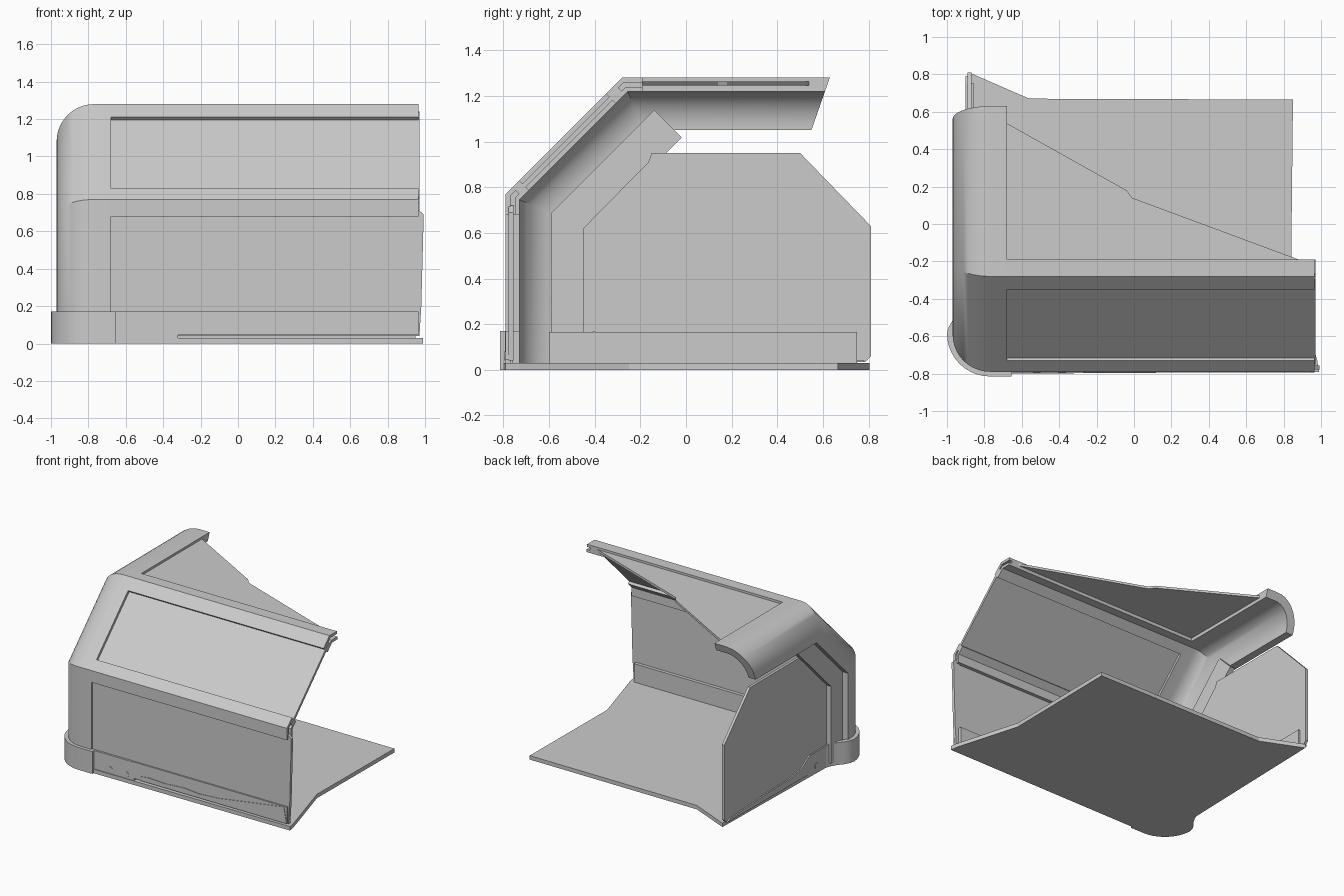
import bpy
import bmesh
from math import cos, sin, pi, radians
from mathutils import Vector

if "Cube" in bpy.data.objects:
    bpy.data.objects.remove(bpy.data.objects["Cube"], do_unlink=True)

grey = bpy.data.materials.new("plain_grey")
grey.use_nodes = True
grey.diffuse_color = (0.6, 0.6, 0.6, 1)
grey.node_tree.nodes["Principled BSDF"].inputs["Base Color"].default_value = (0.6, 0.6, 0.6, 1)


def finish(name, bm, smooth=False):
    bmesh.ops.recalc_face_normals(bm, faces=bm.faces)
    mesh = bpy.data.meshes.new(name)
    bm.to_mesh(mesh)
    bm.free()
    mesh.materials.append(grey)
    obj = bpy.data.objects.new(name, mesh)
    bpy.context.scene.collection.objects.link(obj)
    if smooth:
        bpy.ops.object.select_all(action='DESELECT')
        obj.select_set(True)
        bpy.context.view_layer.objects.active = obj
        bpy.ops.object.shade_smooth_by_angle(angle=radians(30))
    return obj


def loft(name, rings, smooth=False):
    """Solid through a row of matching closed rings."""
    bm = bmesh.new()
    rows = [[bm.verts.new(p) for p in ring] for ring in rings]
    n = len(rows[0])
    for a, b in zip(rows, rows[1:]):
        for i in range(n):
            j = (i + 1) % n
            bm.faces.new((a[i], a[j], b[j], b[i]))
    bm.faces.new(rows[0])
    bm.faces.new(rows[-1])
    return finish(name, bm, smooth)


def prism(name, points, offset, smooth=False):
    off = Vector(offset)
    return loft(name, [points, [Vector(p) + off for p in points]], smooth)


def sweep(name, path, section, slant=0.0, smooth=False):
    """Carry an (x, depth) section along a (y, z) path with mitred bends."""
    pts = [Vector(p) for p in path]
    dirs = [(b - a).normalized() for a, b in zip(pts, pts[1:])]
    norms = [Vector((d.y, -d.x)) for d in dirs]
    rings = []
    for i, p in enumerate(pts):
        a, b = norms[max(i - 1, 0)], norms[min(i, len(norms) - 1)]
        m = (a + b) / (1 + a.dot(b))
        if i == len(pts) - 1:
            m = m - slant * dirs[-1]
        rings.append([(x, p.x + m.x * d, p.y + m.y * d) for x, d in section])
    return loft(name, rings, smooth)


def box_section(x0, x1, d0, d1):
    return [(x0, d0), (x1, d0), (x1, d1), (x0, d1)]


def arc(cx, cy, rx, ry, a0, a1, n=10):
    return [(cx + rx * cos(a0 + (a1 - a0) * i / n), cy + ry * sin(a0 + (a1 - a0) * i / n))
            for i in range(n + 1)]


# Main outline of the hood: front, slope, roof
FRONT, BEND_Y, BEND_Z, TOP = -0.79, -0.28, 0.77, 1.28
outline = [(FRONT, 0.03), (FRONT, BEND_Z), (BEND_Y, TOP), (0.63, TOP)]

# Rounded corner shell wrapping from the front and roof to the side
section = [(-0.68, 0)] + arc(-0.77, 0.2, 0.2, 0.2, -pi / 2, -pi)
section += [(-0.97, 0.23), (-0.91, 0.23)]
section += arc(-0.77, 0.22, 0.14, 0.16, -pi, -pi / 2) + [(-0.68, 0.06)]
sweep("corner_shell", outline, section, slant=0.35, smooth=True)

# Flat frame beside the shell, and the side wall
sweep("side_frame", outline[:3], box_section(-0.925, -0.885, 0.2, 0.37))
side = [(-0.45, 0.03), (-0.45, 0.62), (-0.165, 0.91), (-0.15, 0.95),
        (0.5, 0.95), (0.81, 0.63), (0.81, 0.06), (0.79, 0.04)]
prism("side_wall", [(-0.89, y, z) for y, z in side], (0.02, 0, 0))

# Channel rails that run along both bends
rails = {
    "lower_rail": [(FRONT, 0.68), (FRONT, BEND_Z), (-0.73, 0.83)],
    "upper_rail": [(-0.35, 1.21), (BEND_Y, TOP), (-0.19, TOP)],
}
for name, path in rails.items():
    sweep(name + "_outer", path, box_section(-0.69, 0.965, 0, 0.02))
    sweep(name + "_web", path, box_section(-0.69, 0.94, 0.02, 0.04))
    sweep(name + "_inner", path, box_section(-0.69, 0.97, 0.04, 0.06))

# Recessed panels
front_panel = [(-0.7, 0.04), (0.97, 0.04), (0.98, 0.2), (0.993, 0.69), (0.96, 0.72), (-0.7, 0.72)]
prism("front_panel", [(x, FRONT + 0.012, z) for x, z in front_panel], (0, 0.022, 0))
sweep("slope_panel", [(-0.76, 0.8), (-0.31, 1.25)], box_section(-0.7, 0.97, 0.02, 0.04))
roof_panel = [(-0.7, -0.22), (0.9, -0.22), (0.88, -0.19), (-0.01, 0.14), (-0.04, 0.18), (-0.7, 0.55)]
prism("roof_panel", [(x, y, TOP - 0.035) for x, y in roof_panel], (0, 0, 0.018))

# Base plate with the rounded corner
corner = arc(-0.77, -0.585, 0.23, 0.23, -pi / 2, -pi)
curl = [(-0.99, -0.55), (-0.97, -0.515), (-0.94, -0.48), (-0.915, -0.44), (-0.9, -0.4)]
plate = [(-0.87, 0.805), (-0.56, 0.67), (0.85, 0.665), (0.84, -0.25), (0.98, -0.73),
         (0.99, -0.79), (-0.655, -0.8), (-0.655, -0.815)] + corner + curl
prism("base_plate", [(x, y, 0) for x, y in plate], (0, 0, 0.03))

# Bulging skirt round the corner
outer = [(-0.655, -0.815)] + corner + curl
inner = [(-0.655, -0.775)] + arc(-0.77, -0.585, 0.19, 0.19, -pi / 2, -pi)
inner += [(x + 0.04, y) for x, y in curl]
prism("corner_skirt", [(x, y, 0.02) for x, y in outer + inner[::-1]], (0, 0, 0.15), smooth=True)

# Straight skirts along the front and the side
sweep("front_skirt", [(FRONT, 0.045), (FRONT, 0.17)], box_section(-0.68, 0.965, 0, 0.02))
sweep("front_skirt_end", [(FRONT, 0.025), (FRONT, 0.17)], box_section(-0.68, -0.32, -0.003, 0.02))
sweep("front_inner_skirt", [(FRONT, 0.025), (FRONT, 0.17)], box_section(-0.72, 0.95, 0.03, 0.06))
prism("side_inner_skirt", [(-0.87, -0.6, 0.025), (-0.87, 0.75, 0.025),
                           (-0.87, 0.75, 0.165), (-0.87, -0.6, 0.165)], (0.015, 0, 0))

# Ragged trim left on the skirts
trim = [(-0.27, 0.045), (0.965, 0.045), (0.94, 0.168), (0.4, 0.087), (0.22, 0.076),
        (0.1, 0.087), (-0.06, 0.077), (-0.2, 0.084), (-0.26, 0.076)]
prism("front_trim", [(x, FRONT - 0.004, z) for x, z in trim], (0, 0.006, 0))
side_trim = [(-0.4, 0.025), (0.79, 0.035), (0.75, 0.05), (0.3, 0.075), (0.05, 0.08), (-0.1, 0.1),
             (-0.2, 0.165), (-0.4, 0.165)]
prism("side_trim", [(-0.9, y, z) for y, z in side_trim], (0.012, 0, 0))

# Small round studs
for i, x in enumerate((-0.52, -0.385)):
    ring = [(px, FRONT - 0.006, pz) for px, pz in arc(x, 0.062, 0.021, 0.021, 0, 2 * pi, 16)[:-1]]
    prism("front_stud_%d" % (i + 1), ring, (0, 0.006, 0))
ring = [(-0.905, py, pz) for py, pz in arc(-0.28, 0.062, 0.021, 0.021, 0, 2 * pi, 16)[:-1]]
prism("side_stud", ring, (0.006, 0, 0))
